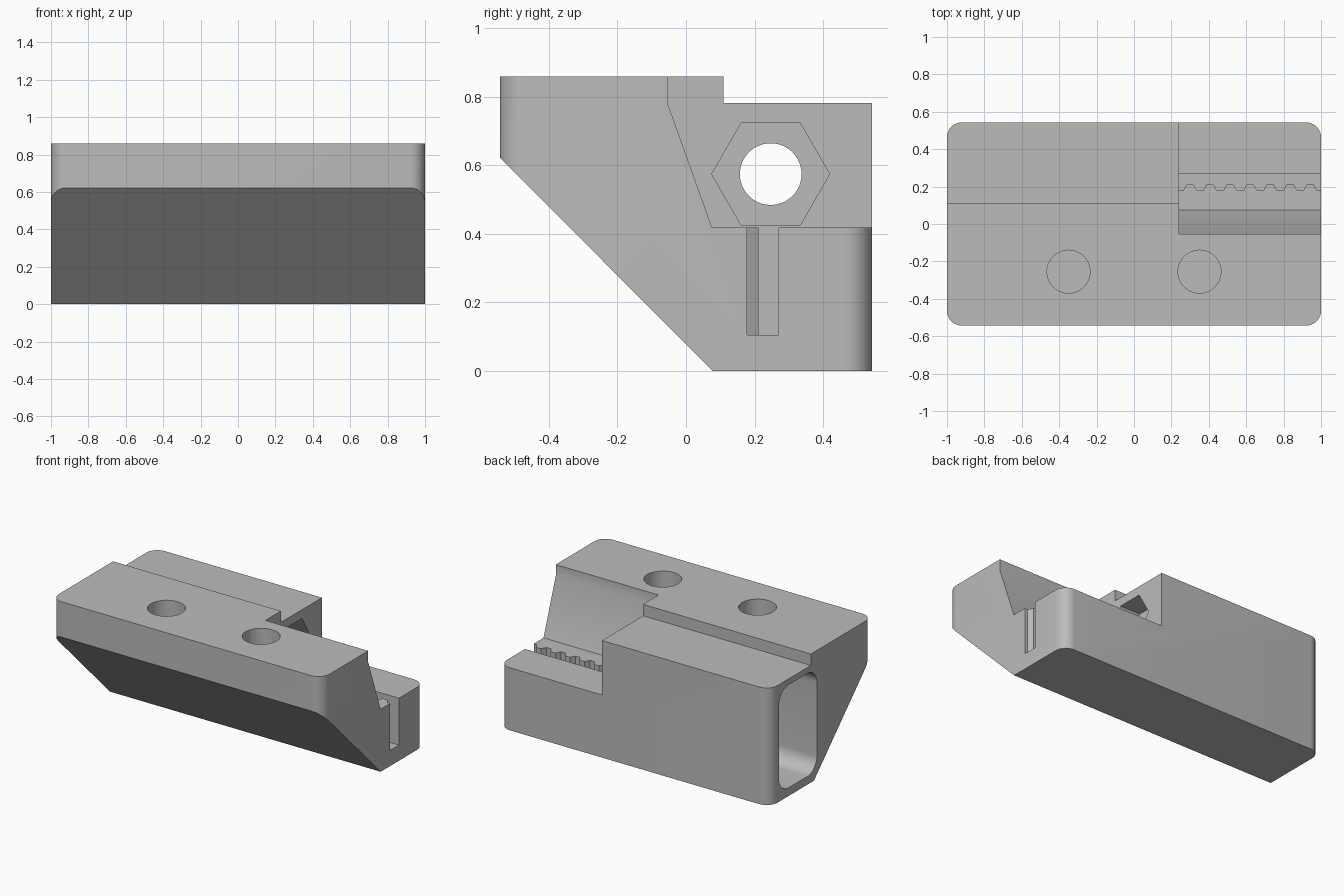
import bpy, bmesh, math
from mathutils import Vector

cube = bpy.data.objects.get("Cube")
if cube:
    bpy.data.objects.remove(cube, do_unlink=True)

grey = bpy.data.materials.new("plain grey")
grey.use_nodes = True
grey.diffuse_color = (0.5, 0.5, 0.5, 1)
grey.node_tree.nodes["Principled BSDF"].inputs["Base Color"].default_value = (0.5, 0.5, 0.5, 1)


def prism(name, points, axis, start, end):
    """Extrude a closed 2D outline; axis x takes (y, z), axis z takes (x, y)."""
    bm = bmesh.new()
    if axis == "x":
        verts = [bm.verts.new((start, a, b)) for a, b in points]
        move = Vector((end - start, 0, 0))
    else:
        verts = [bm.verts.new((a, b, start)) for a, b in points]
        move = Vector((0, 0, end - start))
    face = bm.faces.new(verts)
    ext = bmesh.ops.extrude_face_region(bm, geom=[face])
    bmesh.ops.translate(bm, vec=move,
                        verts=[v for v in ext["geom"] if isinstance(v, bmesh.types.BMVert)])
    bmesh.ops.recalc_face_normals(bm, faces=bm.faces)
    mesh = bpy.data.meshes.new(name)
    bm.to_mesh(mesh)
    bm.free()
    mesh.materials.append(grey)
    obj = bpy.data.objects.new(name, mesh)
    bpy.context.collection.objects.link(obj)
    return obj


def ring(a, b, r, count):
    return [(a + r * math.cos(math.tau * i / count), b + r * math.sin(math.tau * i / count))
            for i in range(count)]


def rounded(a0, b0, a1, b1, r, steps=10):
    corners = [(a1 - r, b1 - r), (a0 + r, b1 - r), (a0 + r, b0 + r), (a1 - r, b0 + r)]
    return [(a + r * math.cos(t), b + r * math.sin(t))
            for q, (a, b) in enumerate(corners)
            for t in [math.pi / 2 * (q + i / steps) for i in range(steps + 1)]]


def combine(target, tool, operation="DIFFERENCE"):
    mod = target.modifiers.new("cut", "BOOLEAN")
    mod.operation = operation
    mod.solver = "EXACT"
    mod.object = tool
    bpy.context.view_layer.objects.active = target
    bpy.ops.object.modifier_apply(modifier=mod.name)
    bpy.data.objects.remove(tool, do_unlink=True)


DEPTH, TOP, STEP, FLOOR, WALL = 0.543, 0.858, 0.782, 0.418, 0.24
BOLT = (0.247, 0.574)

# Main block: stepped top and sloped underside, with rounded upright corners
block = prism("clamp_block", [(-DEPTH, TOP), (-DEPTH, 0.622), (0.078, 0), (DEPTH, 0),
                              (DEPTH, STEP), (0.11, STEP), (0.11, TOP)], "x", -1, 1)
combine(block, prism("plan", rounded(-1, -DEPTH, 1, DEPTH, 0.08), "z", -0.1, 1), "INTERSECT")

# Open bay at one end, with an angled back wall
combine(block, prism("bay", [(-0.054, 1), (-0.054, STEP), (0.076, FLOOR),
                             (0.7, FLOOR), (0.7, 1)], "x", WALL, 1.1))

# Belt slot, leaving a row of teeth along one side
slot = [(WALL, 0.27), (WALL, 0.178)]
for i in range(7):
    x = 0.3 + 0.107 * i
    slot += [(x - 0.037, 0.178), (x - 0.018, 0.212), (x + 0.018, 0.212), (x + 0.037, 0.178)]
slot += [(1.1, 0.178), (1.1, 0.27)]
combine(block, prism("slot", slot, "z", 0.105, 0.6))

# Rounded pocket in the other end, nut recess and bolt hole between them
combine(block, prism("pocket", rounded(0.047, 0.055, 0.447, 0.742, 0.1), "x", -1.1, -0.1))
combine(block, prism("nut_recess", ring(*BOLT, 0.172, 6), "x", 0.09, 0.3))
combine(block, prism("bolt_hole", ring(*BOLT, 0.09, 48), "x", -0.2, 0.2))

# Two blind mounting holes in the top
for x in (-0.35, 0.35):
    combine(block, prism("mount_hole", ring(x, -0.255, 0.115, 48), "z", 0.5, 1))

# Smooth the curved walls while keeping the edges crisp
bpy.ops.object.select_all(action="DESELECT")
block.select_set(True)
bpy.context.view_layer.objects.active = block
bpy.ops.object.shade_smooth_by_angle(angle=math.radians(25))
